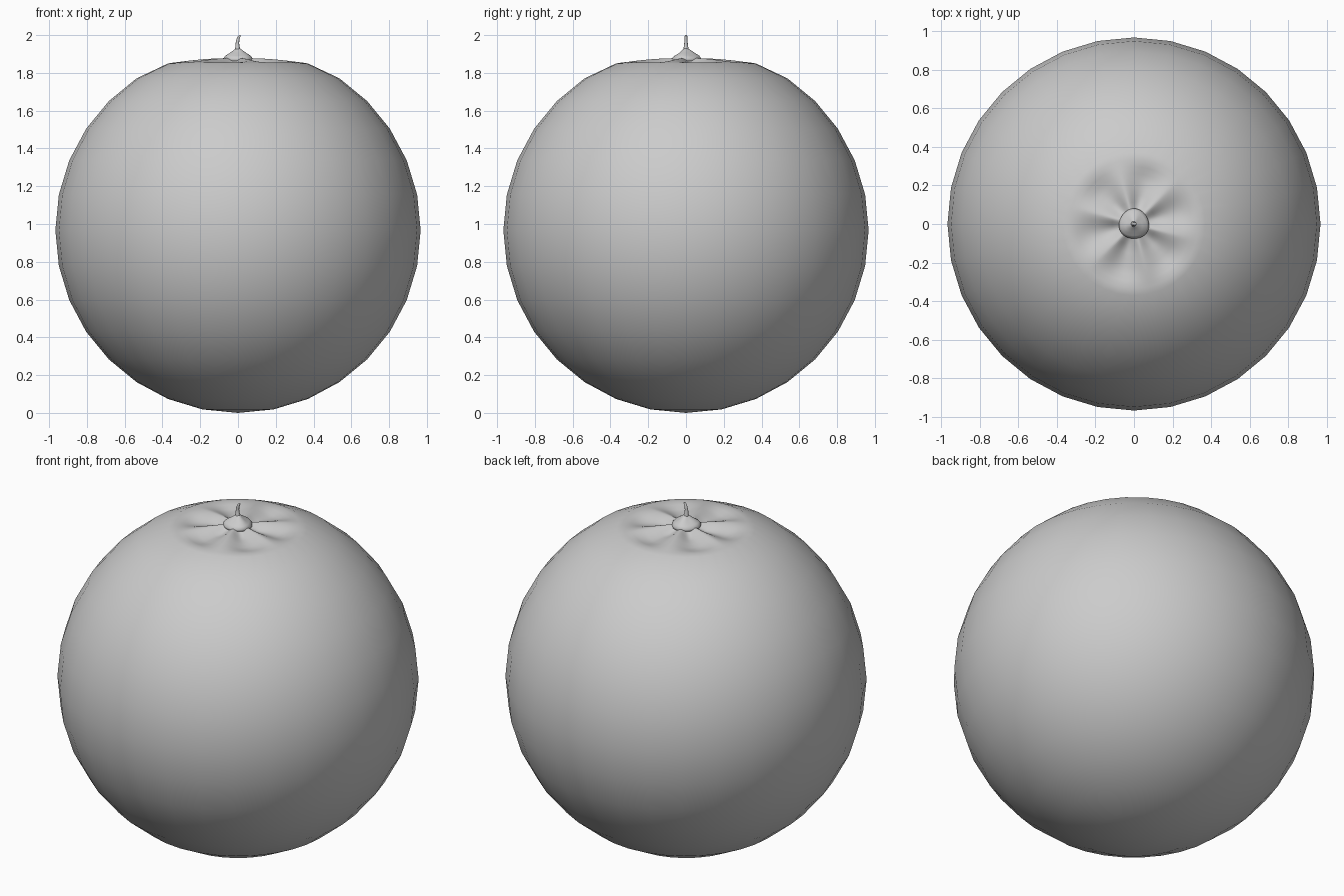
import bpy, bmesh
from math import sin, cos, pi, radians, atan2, hypot

if "Cube" in bpy.data.objects:
    bpy.data.objects.remove(bpy.data.objects["Cube"])

R = 0.967


def finish(name, bm):
    bmesh.ops.recalc_face_normals(bm, faces=bm.faces)
    for f in bm.faces:
        f.smooth = True
    me = bpy.data.meshes.new(name)
    bm.to_mesh(me)
    bm.free()
    ob = bpy.data.objects.new(name, me)
    bpy.context.collection.objects.link(ob)
    return ob


def tube(name, rings, n, lobes=0):
    """Rings of (x offset, radius, z, lobe depth), closed at both ends."""
    bm = bmesh.new()
    loops = []
    for x, r, z, d in rings:
        loop = []
        for i in range(n):
            a = 2 * pi * i / n
            wave = 1 + d * cos(lobes * (a + pi / 2) + pi)
            loop.append(bm.verts.new((x + r * wave * cos(a), r * wave * sin(a), z)))
        loops.append(loop)
    for p, q in zip(loops, loops[1:]):
        for i in range(n):
            j = (i + 1) % n
            bm.faces.new((p[i], p[j], q[j], q[i]))
    bm.faces.new(loops[0])
    bm.faces.new(loops[-1])
    return finish(name, bm)


# Round fruit body: coarse sphere with a finely divided crown
bm = bmesh.new()
bmesh.ops.create_uvsphere(bm, u_segments=32, v_segments=16, radius=R)
for v in bm.verts:
    v.co.z += R
crown = [e for e in bm.edges
         if all(v.co.z > R and hypot(v.co.x, v.co.y) < 0.39 for v in e.verts)]
bmesh.ops.subdivide_edges(bm, edges=crown, cuts=4, use_grid_fill=True)


def smoothstep(a, b, t):
    t = max(0, min(1, (t - a) / (b - a)))
    return t * t * (3 - 2 * t)


# Flatten the crown and press six dimples between narrow radial ridges
for v in bm.verts:
    r = hypot(v.co.x, v.co.y)
    if v.co.z > R and r < 0.39:
        a = atan2(v.co.y, v.co.x)
        t = min(1, r / 0.37)
        base = 1.879 - 0.029 * t ** 2.2
        dimple = (0.5 + 0.5 * cos(6 * (a - radians(15)))) ** 0.8
        v.co.z = base - 0.032 * dimple * smoothstep(0.02, 0.12, r) * (1 - smoothstep(0.23, 0.34, r))
finish("fruit_body", bm)

# Small lobed button around the stem
tube("calyx", [(0, 0.060, 1.855, 0), (0, 0.077, 1.865, 0.02), (0, 0.078, 1.877, 0.03),
               (0, 0.065, 1.891, 0.08), (0, 0.042, 1.905, 0.15),
               (0, 0.020, 1.922, 0.1), (0, 0.008, 1.932, 0)], 36, 3)

# Thin curved stem
tube("stem", [(0, 0.022, 1.89, 0), (0, 0.017, 1.915, 0), (-0.003, 0.011, 1.94, 0),
              (-0.003, 0.009, 1.96, 0), (0.001, 0.008, 1.98, 0),
              (0.007, 0.007, 1.995, 0), (0.009, 0.004, 2.0, 0)], 12)
